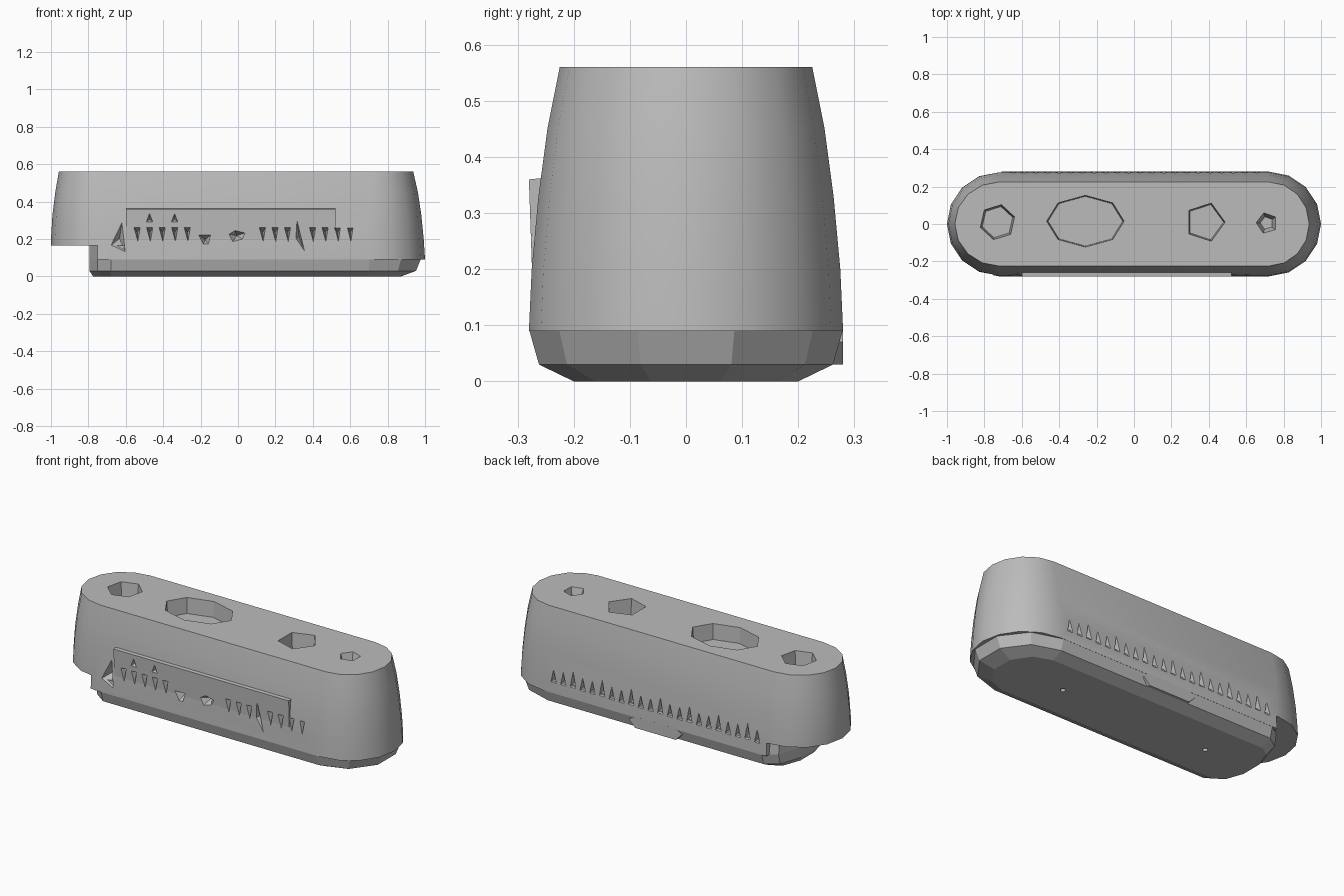
import bpy, bmesh
from math import sin, cos, pi

cube = bpy.data.objects.get("Cube")
if cube:
    bpy.data.objects.remove(cube, do_unlink=True)

gray = bpy.data.materials.new("plain gray")
gray.use_nodes = True
COLOR = (0.5, 0.5, 0.5, 1)
gray.diffuse_color = COLOR
gray.node_tree.nodes["Principled BSDF"].inputs["Base Color"].default_value = COLOR


def finish(name, bm):
    """Turn a bmesh into a linked gray object."""
    bmesh.ops.recalc_face_normals(bm, faces=bm.faces)
    mesh = bpy.data.meshes.new(name)
    bm.to_mesh(mesh)
    bm.free()
    mesh.materials.append(gray)
    obj = bpy.data.objects.new(name, mesh)
    bpy.context.collection.objects.link(obj)
    return obj


def loft(bm, rings):
    """Skin equal-length rings of points and cap both ends."""
    loops = [[bm.verts.new(p) for p in ring] for ring in rings]
    n = len(loops[0])
    for a, b in zip(loops, loops[1:]):
        for i in range(n):
            j = (i + 1) % n
            bm.faces.new((a[i], a[j], b[j], b[i]))
    bm.faces.new(loops[0])
    bm.faces.new(loops[-1])


def stadium(z, half_width, x_left, x_right, c_left, c_right, steps):
    """Straight sides with elliptical ends."""
    ring = []
    for center, end, start in ((c_right, x_right, -pi / 2), (c_left, x_left, pi / 2)):
        for i in range(steps + 1):
            a = start + pi * i / steps
            ring.append((center + abs(end - center) * cos(a), half_width * sin(a), z))
    return ring


def spike(bm, outline, side, depth=0.07):
    """Faceted notch cutter: an xz outline narrowing to a point inside the wall."""
    outer = [bm.verts.new((x, side * 0.3, z)) for x, z in outline]
    cx = sum(x for x, z in outline) / len(outline)
    cz = sum(z for x, z in outline) / len(outline)
    tip = bm.verts.new((cx, side * (0.3 - depth), cz))
    bm.faces.new(outer)
    for i, v in enumerate(outer):
        bm.faces.new((v, outer[(i + 1) % len(outer)], tip))


def pocket(bm, x, y, rx, ry, sides, turn, z_open, z_floor, taper):
    """Many-sided sunken hole cutter."""
    rings = []
    for z, s in ((z_open, 1), (z_floor, taper)):
        rings.append([(x + s * rx * cos(turn + 2 * pi * i / sides),
                       y + s * ry * sin(turn + 2 * pi * i / sides), z)
                      for i in range(sides)])
    loft(bm, rings)


def cut(obj, bm):
    """Subtract the cutter mesh and discard it."""
    cutter = finish("cutter", bm)
    cutter.hide_render = True
    mod = obj.modifiers.new("cut", "BOOLEAN")
    mod.operation, mod.solver, mod.object = "DIFFERENCE", "EXACT", cutter
    bpy.context.view_layer.objects.active = obj
    bpy.ops.object.modifier_apply(modifier=mod.name)
    bpy.data.objects.remove(cutter, do_unlink=True)


def smooth(obj, angle):
    bpy.ops.object.select_all(action="DESELECT")
    obj.select_set(True)
    bpy.context.view_layer.objects.active = obj
    bpy.ops.object.shade_smooth_by_angle(angle=angle)


# Main housing, leaning inward toward the flat top
bm = bmesh.new()
housing_profile = ((0.09, 0.28, -1, 1), (0.2, 0.275, -1, 0.993),
                   (0.33, 0.263, -0.992, 0.98), (0.45, 0.247, -0.977, 0.962),
                   (0.56, 0.225, -0.958, 0.937))
loft(bm, [stadium(*row, -0.72, 0.72, 8) for row in housing_profile])
housing = finish("housing", bm)

# Raised ledge over the front vents
bm = bmesh.new()
ledge = ((-0.22, 0.2), (-0.2745, 0.2), (-0.28, 0.36), (-0.22, 0.366))
loft(bm, [[(x, y, z) for y, z in ledge] for x in (-0.6, 0.52)])
front_ledge = finish("front_ledge", bm)

# Undercut at the right end
bm = bmesh.new()
loft(bm, [[(x, y, z) for x, y in ((-1.1, -0.4), (-0.76, -0.4), (-0.70, 0.4), (-1.1, 0.4))]
          for z in (0, 0.165)])
cut(housing, bm)


def front_vents():
    """Rows of pointed notches around a central emblem recess."""
    bm = bmesh.new()
    for i in range(18):
        x = -0.54 + i * 0.067
        if -0.25 < x < 0.08 or 0.3 < x < 0.37:
            continue
        spike(bm, [(x - 0.025, 0.275), (x + 0.025, 0.275), (x + 0.006, 0.16)], -1)
        if x < -0.1 and i % 2:
            spike(bm, [(x - 0.025, 0.285), (x + 0.025, 0.285), (x, 0.35)], -1)
    spike(bm, [(-0.23, 0.235), (-0.13, 0.235), (-0.15, 0.16), (-0.19, 0.16)], -1)
    spike(bm, [(-0.07, 0.23), (-0.02, 0.26), (0.06, 0.24), (0.04, 0.19), (-0.04, 0.17)], -1)
    spike(bm, [(0.31, 0.34), (0.37, 0.1), (0.3, 0.2)], -1)
    spike(bm, [(-0.61, 0.36), (-0.7, 0.15), (-0.59, 0.1)], -1)
    return bm


cut(housing, front_vents())
cut(front_ledge, front_vents())

# Row of upright notches on the back
bm = bmesh.new()
for i in range(22):
    x = -0.65 + i * 0.062
    top = 0.25 + 0.03 * (i % 3 == 1)
    spike(bm, [(x - 0.025, 0.14), (x + 0.025, 0.14), (x + 0.005, top)], 1, 0.075)
cut(housing, bm)

# Sunken holes in the top
bm = bmesh.new()
pocket(bm, -0.73, 0.01, 0.1, 0.1, 6, 0.3, 0.6, 0.46, 0.85)
pocket(bm, -0.26, 0.015, 0.21, 0.14, 8, 0, 0.6, 0.47, 0.95)
pocket(bm, 0.38, 0.01, 0.11, 0.11, 5, 0, 0.6, 0.46, 0.9)
pocket(bm, 0.71, 0.005, 0.07, 0.07, 5, 0.6, 0.6, 0.49, 0.5)
cut(housing, bm)
smooth(housing, 0.5)

# Chamfered base, shorter than the housing at the right end
bm = bmesh.new()
base_profile = ((0, 0.2, -0.78, 0.88), (0.03, 0.262, -0.8, 0.965),
                (0.09, 0.279, -0.8, 0.99), (0.165, 0.268, -0.8, 0.97))
loft(bm, [stadium(*row, -0.68, 0.7, 5) for row in base_profile])
base = finish("base", bm)
bm = bmesh.new()
for x in (-0.47, 0.47):
    pocket(bm, x, 0, 0.018, 0.018, 4, 0, -0.02, 0.03, 0.8)
cut(base, bm)

# Latch plate low on the back
bm = bmesh.new()
loft(bm, [[(-w, y, 0.095), (-w - 0.04, y, 0.07), (-w, y, 0.03),
           (w, y, 0.03), (w + 0.04, y, 0.07), (w, y, 0.095)]
          for w, y in ((0.14, 0.22), (0.13, 0.28))])
finish("rear_latch", bm)
